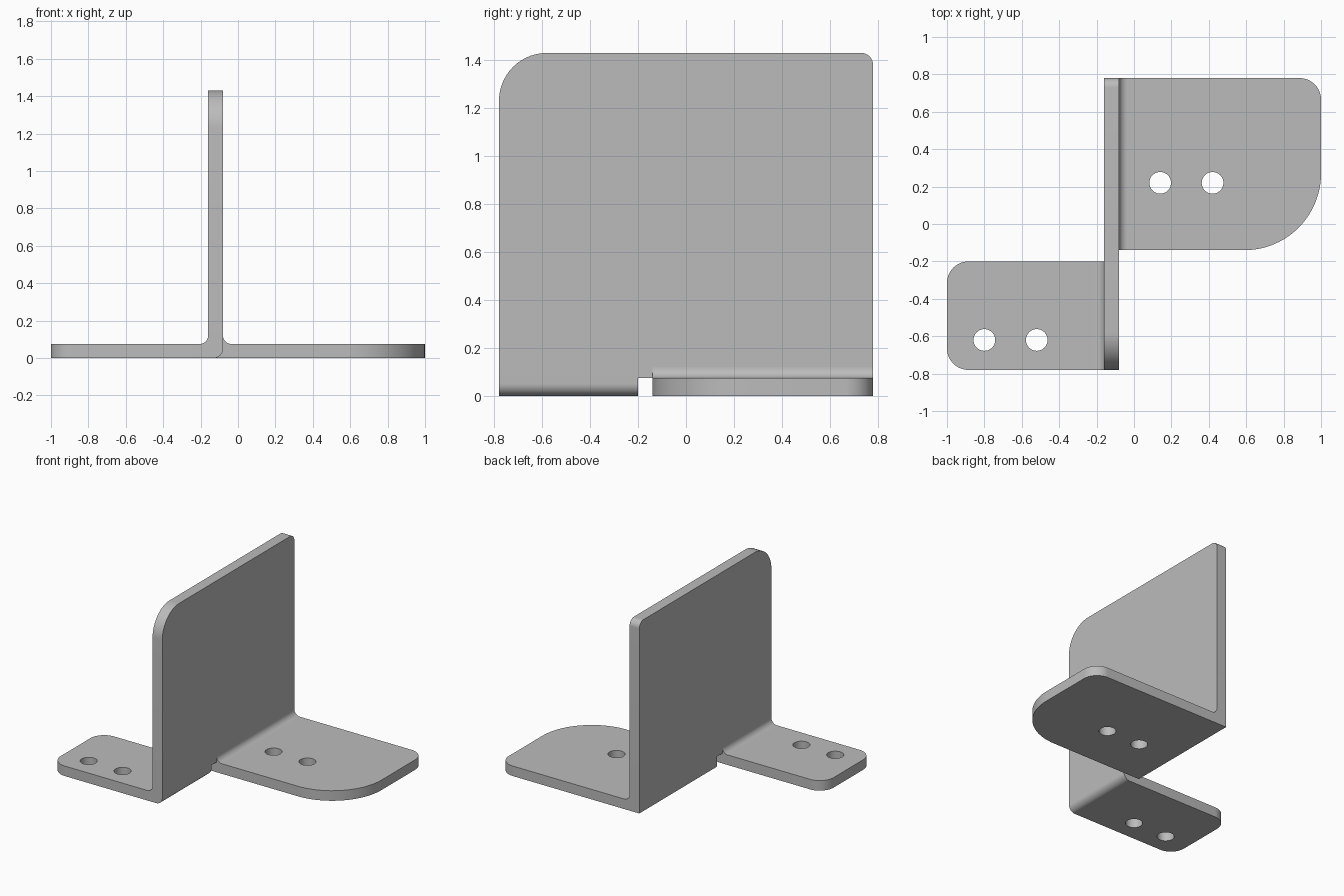
import bpy, bmesh, math
from mathutils import Vector

cube = bpy.data.objects.get("Cube")
if cube:
    bpy.data.objects.remove(cube, do_unlink=True)

steel = bpy.data.materials.new("grey_steel")
steel.use_nodes = True
GREY = (0.5, 0.5, 0.5, 1)
steel.diffuse_color = GREY
steel.node_tree.nodes["Principled BSDF"].inputs["Base Color"].default_value = GREY

# Main dimensions
T = 0.075                   # flange thickness
X0, X1 = -0.16, -0.08       # upright plate faces
MID = (X0 + X1) / 2
Y0, Y1 = -0.78, 0.78
GAP0, GAP1 = -0.2, -0.14    # relief notch between the flanges
TOP = 1.43
R = 0.045                   # inner bend radius
BEND = T + R                # height where the bend meets the plate
HOLE = 0.058


def fillet(corners, steps=14):
    """Outline from (u, v, radius) corners."""
    pts = []
    for i, (u, v, r) in enumerate(corners):
        p = Vector((u, v))
        a = (Vector(corners[i - 1][:2]) - p).normalized()
        b = (Vector(corners[(i + 1) % len(corners)][:2]) - p).normalized()
        arc = [p]
        if r:
            c = p + (a + b) * r
            angles = [math.pi / 2 * k / steps for k in range(steps + 1)]
            arc = [c - b * r * math.cos(t) - a * r * math.sin(t) for t in angles]
        pts += [q for q in arc if all((q - o).length > 1e-5 for o in pts)]
    return pts


def circle(u, v, r, n=40):
    return [Vector((u + r * math.cos(math.tau * k / n), v + r * math.sin(math.tau * k / n)))
            for k in range(n)]


def plate(name, loops, axis, lo, hi, is_joint):
    """Extrude outlines with holes along an axis; leave joint faces open."""
    def place(p):
        co = [p.x, p.y]
        co.insert(axis, lo)
        return co

    bm = bmesh.new()
    edges = []
    for loop in loops:
        vs = [bm.verts.new(place(p)) for p in loop]
        edges += [bm.edges.new((vs[i - 1], vs[i])) for i in range(len(vs))]
    normal = Vector((0, 0, 0))
    normal[axis] = 1
    bmesh.ops.triangle_fill(bm, use_beauty=True, edges=edges, normal=normal)
    out = bmesh.ops.extrude_face_region(bm, geom=bm.faces[:], use_keep_orig=True)
    moved = [g for g in out["geom"] if isinstance(g, bmesh.types.BMVert)]
    bmesh.ops.translate(bm, verts=moved, vec=normal * (hi - lo))
    bmesh.ops.recalc_face_normals(bm, faces=bm.faces[:])
    joints = [f for f in bm.faces if is_joint(f.calc_center_median(), f.normal)]
    bmesh.ops.delete(bm, geom=joints, context='FACES')
    mesh = bpy.data.meshes.new(name)
    bm.to_mesh(mesh)
    bm.free()
    mesh.materials.append(steel)
    ob = bpy.data.objects.new(name, mesh)
    bpy.context.collection.objects.link(ob)
    bpy.ops.object.select_all(action='DESELECT')
    ob.select_set(True)
    bpy.context.view_layer.objects.active = ob
    bpy.ops.object.shade_smooth_by_angle(angle=math.radians(30))
    return ob


# Upright plate with a short tongue above the relief notch
upright = fillet([(Y0, BEND, 0), (GAP0, BEND, 0), (GAP0, T, 0), (GAP1, T, 0),
                  (GAP1, BEND, 0), (Y1, BEND, 0), (Y1, TOP, 0.05), (Y0, TOP, 0.2)])
plate("upright_plate", [upright], 0, X0, X1,
      lambda c, n: c.z < BEND + 0.001 and abs(n.x) < 0.5 and c.z > T + 0.001)


# Bends joining the plate to each flange
def bend(name, side, outer, lo, hi):
    def at(offset):
        return MID + side * offset
    half = (X1 - X0) / 2
    profile = fillet([(at(half + R), 0, 0), (at(-half), 0, outer), (at(-half), BEND, 0),
                      (at(half), BEND, 0), (at(half), T, R), (at(half + R), T, 0)])
    plate(name, [profile], 1, lo, hi,
          lambda c, n: n.z > 0.99 and c.z > BEND - 0.001
          or n.x * side > 0.99 and abs(c.x - at(half + R)) < 0.001)


bend("front_bend", -1, 0.05, Y0, GAP0)
bend("back_bend", 1, 0, GAP1, Y1)

# Front flange to the right, back flange to the left, two bolt holes each
XF, XB = X0 - R, X1 + R
front = fillet([(XF, Y0, 0), (XF, GAP0, 0), (-1, GAP0, 0.115), (-1, Y0, 0.115)])
plate("front_flange", [front] + [circle(x, -0.62, HOLE) for x in (-0.8, -0.52)], 2, 0, T,
      lambda c, n: abs(c.x - XF) < 0.001 and n.x > 0.99)
back = fillet([(XB, GAP1, 0), (1, GAP1, 0.41), (1, Y1, 0.115), (XB, Y1, 0)], 24)
plate("back_flange", [back] + [circle(x, 0.22, HOLE) for x in (0.14, 0.42)], 2, 0, T,
      lambda c, n: abs(c.x - XB) < 0.001 and n.x < -0.99)
